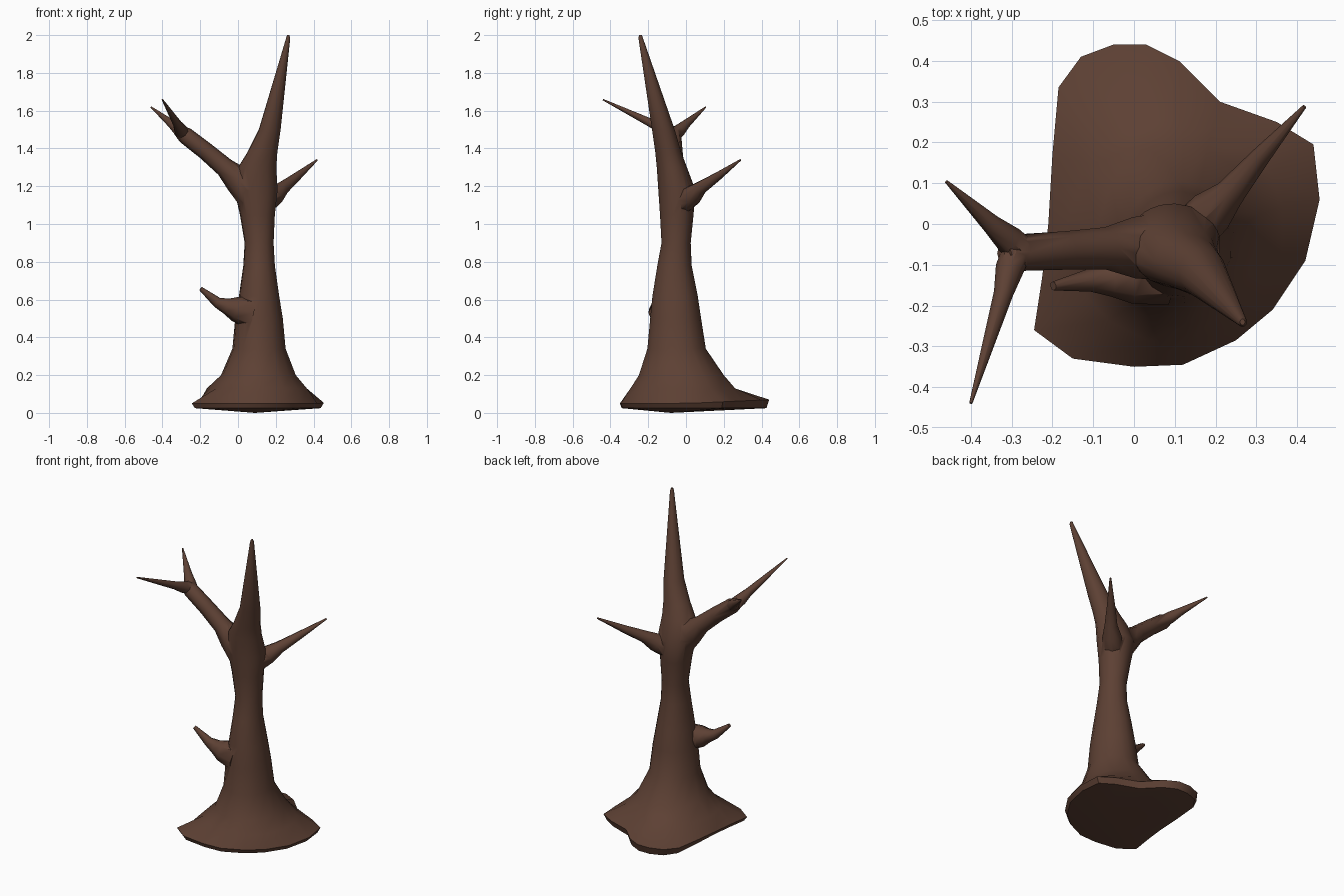
import bpy, bmesh, math
from mathutils import Vector

if "Cube" in bpy.data.objects:
    bpy.data.objects.remove(bpy.data.objects["Cube"])

bark = bpy.data.materials.new("dark brown bark")
bark.diffuse_color = (0.11, 0.052, 0.034, 1)
bark.use_nodes = True
bark.node_tree.nodes["Principled BSDF"].inputs["Base Color"].default_value = bark.diffuse_color


def loft(name, rings, bottom=None):
    """Skin a list of equal-length rings and close both ends."""
    bm = bmesh.new()
    loops = [[bm.verts.new(p) for p in r] for r in rings]
    n = len(loops[0])
    for a, b in zip(loops, loops[1:]):
        for i in range(n):
            j = (i + 1) % n
            bm.faces.new((a[i], a[j], b[j], b[i]))
    bm.faces.new(loops[-1])
    if bottom:
        c = bm.verts.new(bottom)
        for i in range(n):
            bm.faces.new((c, loops[0][(i + 1) % n], loops[0][i]))
    else:
        bm.faces.new(loops[0][::-1])
    bmesh.ops.recalc_face_normals(bm, faces=bm.faces)
    me = bpy.data.meshes.new(name)
    bm.to_mesh(me)
    bm.free()
    me.materials.append(bark)
    ob = bpy.data.objects.new(name, me)
    bpy.context.collection.objects.link(ob)
    return ob


def branch(name, path, sides=8):
    """Tapered tube through (x, y, z, radius) points."""
    pts = [Vector(p[:3]) for p in path]
    rings = []
    for k, p in enumerate(pts):
        t = (pts[min(k + 1, len(pts) - 1)] - pts[max(k - 1, 0)]).normalized()
        u = t.cross(Vector((0, 0, 1))).normalized()
        v = u.cross(t)
        rings.append([p + path[k][3] * (u * math.cos(a) + v * math.sin(a))
                      for a in (math.tau * i / sides for i in range(sides))])
    return loft(name, rings)


# Flared foot outline, counter-clockwise from the front left
foot = [(-.245, -.26), (-.15, -.33), (0, -.35), (.12, -.345), (.25, -.285),
        (.34, -.21), (.42, -.09), (.455, .06), (.44, .195), (.35, .25),
        (.21, .30), (.11, .40), (.03, .44), (-.05, .44), (-.13, .41),
        (-.185, .335), (-.2, .17), (-.21, 0), (-.225, -.13)]
cx, cy = .09, -.02
angles = [math.atan2(y - cy, x - cx) for x, y in foot]
rings = [[(cx + (x - cx) * .95, cy + (y - cy) * .97, .025) for x, y in foot],
         [(x, y, .05 + .02 * max(0, y) / .44) for x, y in foot]]

# Trunk cross-sections: z, x min, x max, y min, y max
sections = [(.13, -.165, .37, -.295, .26), (.2, -.09, .31, -.25, .20),
            (.34, -.03, .255, -.205, .105), (.5, -.015, .24, -.19, .08),
            (.62, .005, .22, -.178, .062), (.78, .028, .197, -.152, .03),
            (.9, .035, .19, -.13, .025), (1.05, .01, .197, -.138, .04),
            (1.18, -.02, .212, -.147, .05), (1.3, .0, .205, -.155, .005),
            (1.38, .05, .21, -.163, -.025), (1.5, .11, .227, -.18, -.06),
            (1.985, .255, .277, -.252, -.228), (2.0, .26, .272, -.248, -.233)]
for z, x0, x1, y0, y1 in sections:
    rings.append([((x0 + x1) / 2 + (x1 - x0) / 2 * math.cos(a),
                   (y0 + y1) / 2 + (y1 - y0) / 2 * math.sin(a), z)
                  for a in angles])
trunk = loft("tree_trunk", rings, bottom=(.09, -.08, 0))

# Branches
parts = [
    branch("left_branch", [(.09, -.055, 1.13, .085), (.0, -.058, 1.235, .075),
                           (-.07, -.06, 1.3, .052), (-.17, -.065, 1.385, .047),
                           (-.28, -.07, 1.47, .045), (-.318, -.072, 1.497, .03)]),
    branch("left_back_twig", [(-.27, -.07, 1.465, .036), (-.305, -.04, 1.492, .036),
                              (-.35, .0, 1.53, .024), (-.46, .104, 1.619, .004)]),
    branch("left_front_twig", [(-.285, -.06, 1.475, .036), (-.305, -.11, 1.498, .035),
                               (-.32, -.17, 1.527, .024), (-.4, -.439, 1.658, .004)]),
    branch("right_branch", [(.13, -.03, 1.10, .06), (.19, .03, 1.15, .056),
                            (.235, .075, 1.19, .037), (.31, .165, 1.25, .024),
                            (.418, .288, 1.339, .005)]),
    branch("low_stub", [(.07, -.115, .53, .085), (-.015, -.13, .55, .066),
                        (-.06, -.135, .565, .043), (-.11, -.138, .585, .028),
                        (-.198, -.152, .658, .011)]),
]

# Merge everything into one skin
for p in parts:
    m = trunk.modifiers.new("join", 'BOOLEAN')
    m.operation, m.solver, m.object = 'UNION', 'EXACT', p
    bpy.context.view_layer.objects.active = trunk
    trunk.select_set(True)
    bpy.ops.object.modifier_apply(modifier=m.name)
    bpy.data.objects.remove(p)
bpy.ops.object.shade_smooth_by_angle(angle=math.radians(45))
